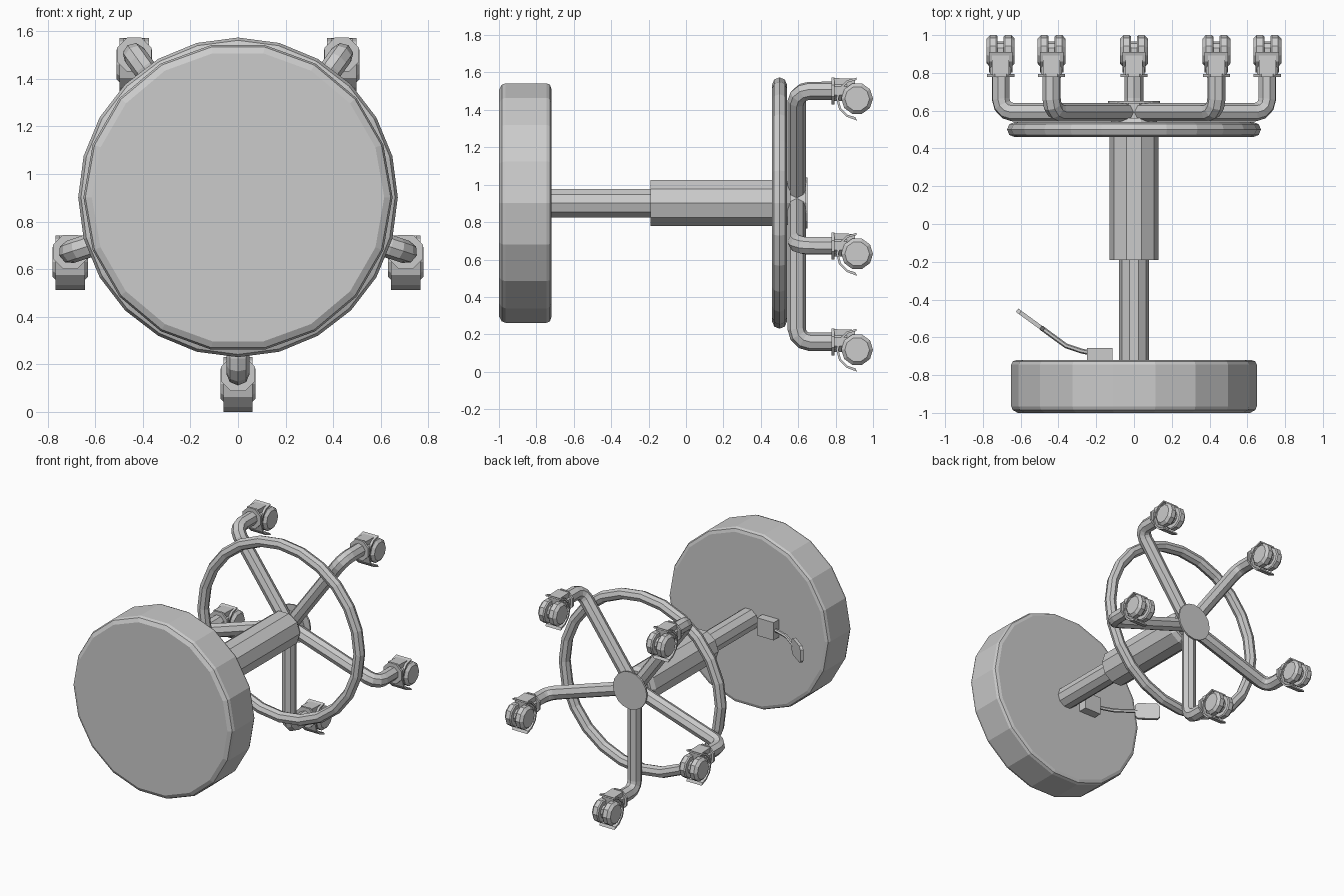
import bpy, bmesh
from math import sin, cos, pi, radians
from mathutils import Vector

if "Cube" in bpy.data.objects:
    bpy.data.objects.remove(bpy.data.objects["Cube"])

CZ = 0.902  # height of the stool axis, which runs along y


def add(name, bm):
    bmesh.ops.recalc_face_normals(bm, faces=bm.faces)
    me = bpy.data.meshes.new(name)
    bm.to_mesh(me)
    bm.free()
    ob = bpy.data.objects.new(name, me)
    bpy.context.collection.objects.link(ob)
    return ob


def lathe(name, profile, n, centre, axis="y", phase=0.0):
    """Revolve (radius, along-axis) points with capped ends."""
    bm = bmesh.new()
    rings = []
    for r, t in profile:
        ring = []
        for i in range(n):
            a = phase + 2 * pi * i / n
            c, s = r * cos(a), r * sin(a)
            p = Vector((c, t, s)) if axis == "y" else Vector((t, c, s))
            ring.append(bm.verts.new(p + Vector(centre)))
        rings.append(ring)
    for a, b in zip(rings, rings[1:]):
        for i in range(n):
            j = (i + 1) % n
            bm.faces.new((a[i], a[j], b[j], b[i]))
    bm.faces.new(rings[0])
    bm.faces.new(rings[-1])
    return add(name, bm)


def extrude_x(name, outline, half, x):
    """Prism from a (y, z) outline, centred on x."""
    bm = bmesh.new()
    f = bm.faces.new([bm.verts.new((x - half, y, z)) for y, z in outline])
    ext = bmesh.ops.extrude_face_region(bm, geom=[f])
    bmesh.ops.translate(bm, vec=(2 * half, 0, 0),
                        verts=[v for v in ext["geom"] if isinstance(v, bmesh.types.BMVert)])
    return add(name, bm)


def tube(name, pts, radius, res=2):
    """Faceted tube along a polyline."""
    cu = bpy.data.curves.new(name, "CURVE")
    cu.dimensions = "3D"
    cu.bevel_depth, cu.bevel_resolution, cu.use_fill_caps = radius, res, True
    sp = cu.splines.new("POLY")
    sp.points.add(len(pts) - 1)
    for p, co in zip(sp.points, pts):
        p.co = (*co, 1)
    sp.use_smooth = False
    tmp = bpy.data.objects.new(name + "_path", cu)
    bpy.context.collection.objects.link(tmp)
    dg = bpy.context.evaluated_depsgraph_get()
    me = bpy.data.meshes.new_from_object(tmp.evaluated_get(dg))
    bpy.data.objects.remove(tmp)
    for f in me.polygons:
        f.use_smooth = False
    ob = bpy.data.objects.new(name, me)
    bpy.context.collection.objects.link(ob)
    return ob


def box(name, centre, size, rot_z=0.0, bevel=0.0):
    bm = bmesh.new()
    bmesh.ops.create_cube(bm, size=1)
    bmesh.ops.scale(bm, vec=size, verts=bm.verts)
    if bevel:
        # round only the corners seen from the broad side
        edges = [e for e in bm.edges if abs(e.verts[0].co.y - e.verts[1].co.y) > 1e-4]
        bmesh.ops.bevel(bm, geom=edges, offset=bevel, segments=1, affect="EDGES")
    ob = add(name, bm)
    ob.location = centre
    ob.rotation_euler.z = rot_z
    return ob


axis = (0, 0, CZ)

# Seat cushion
lathe("seat", [(0.615, -1.0), (0.642, -0.985), (0.65, -0.965), (0.65, -0.745),
               (0.642, -0.727), (0.62, -0.72)], 18, axis)

# Gas lift column: inner rod, outer sleeve, hub and end cap
lathe("inner_column", [(0.08, -0.73), (0.08, -0.17)], 10, axis)
lathe("outer_column", [(0.13, -0.19), (0.13, 0.53), (0.11, 0.56)], 10, axis)
lathe("hub", [(0.09, 0.54), (0.09, 0.64)], 10, axis)
lathe("hub_cap", [(0.137, 0.638), (0.137, 0.65)], 16, axis)

# Foot ring
bm = bmesh.new()
N, M, R, r = 24, 8, 0.632, 0.04
rows = []
for i in range(N):
    a = 2 * pi * i / N
    rows.append([bm.verts.new(((R + r * cos(b)) * cos(a), 0.5 + r * sin(b),
                               CZ + (R + r * cos(b)) * sin(a)))
                 for b in (2 * pi * j / M for j in range(M))])
for i in range(N):
    p, q = rows[i], rows[(i + 1) % N]
    for j in range(M):
        k = (j + 1) % M
        bm.faces.new((p[j], q[j], q[k], p[k]))
add("foot_ring", bm)

# Height lever with its housing and paddle
box("lever_housing", (-0.182, -0.69, CZ), (0.135, 0.066, 0.13))
tube("lever_rod", [(-0.24, -0.68, CZ), (-0.28, -0.672, CZ), (-0.36, -0.645, CZ),
                   (-0.49, -0.55, CZ)], 0.013, 1)
box("lever_paddle", (-0.548, -0.508, CZ), (0.175, 0.022, 0.12), radians(-36), 0.02)

# Five bent legs, each ending in a twin-wheel caster
REACH, BEND = 0.742, 0.07
for k in range(5):
    ang = radians(-90 + 72 * k)
    path = [(0.06, 0.592)]
    for s in range(4):
        b = s * pi / 6
        path.append((REACH - BEND + BEND * sin(b), 0.592 + BEND * (1 - cos(b))))
    path.append((REACH, 0.82))
    tube(f"leg_{k}", [(d * cos(ang), y, CZ + d * sin(ang)) for d, y in path], 0.049)

    x, z = REACH * cos(ang), CZ + REACH * sin(ang)
    wy, wz = 0.915, z - 0.042
    lathe(f"caster_collar_{k}", [(0.078, 0.778), (0.078, 0.793)], 8, (x, 0, z), phase=pi / 8)
    lathe(f"caster_stem_{k}", [(0.06, 0.79), (0.06, 0.86)], 8, (x, 0, z), phase=pi / 8)
    # Curved hood wrapping the wheels
    arc = [radians(a) for a in (92, 120, 150, 180, 210, 240, 265)]
    outline = [(wy + 0.112 * cos(a), wz + 0.112 * sin(a)) for a in arc]
    outline[-1] = (wy, wz - 0.118)
    outline += [(wy + 0.1 * cos(a), wz + 0.1 * sin(a)) for a in reversed(arc)]
    extrude_x(f"caster_hood_{k}", outline, 0.062, x)
    # Bridge under the top of the hood and the fin between the wheels
    extrude_x(f"caster_bridge_{k}", [(0.79, z + 0.068), (0.905, z + 0.064),
                                     (0.9, z), (0.79, z - 0.04)], 0.045, x)
    lathe(f"caster_axle_{k}", [(0.05, -0.025), (0.05, 0.025)], 10, (x, wy, wz), "x")
    for side, nm in ((-1, "left"), (1, "right")):
        lathe(f"caster_wheel_{nm}_{k}",
              [(0.078, side * 0.016), (0.085, side * 0.024), (0.085, side * 0.056),
               (0.066, side * 0.074)], 10, (x, wy, wz), "x")
